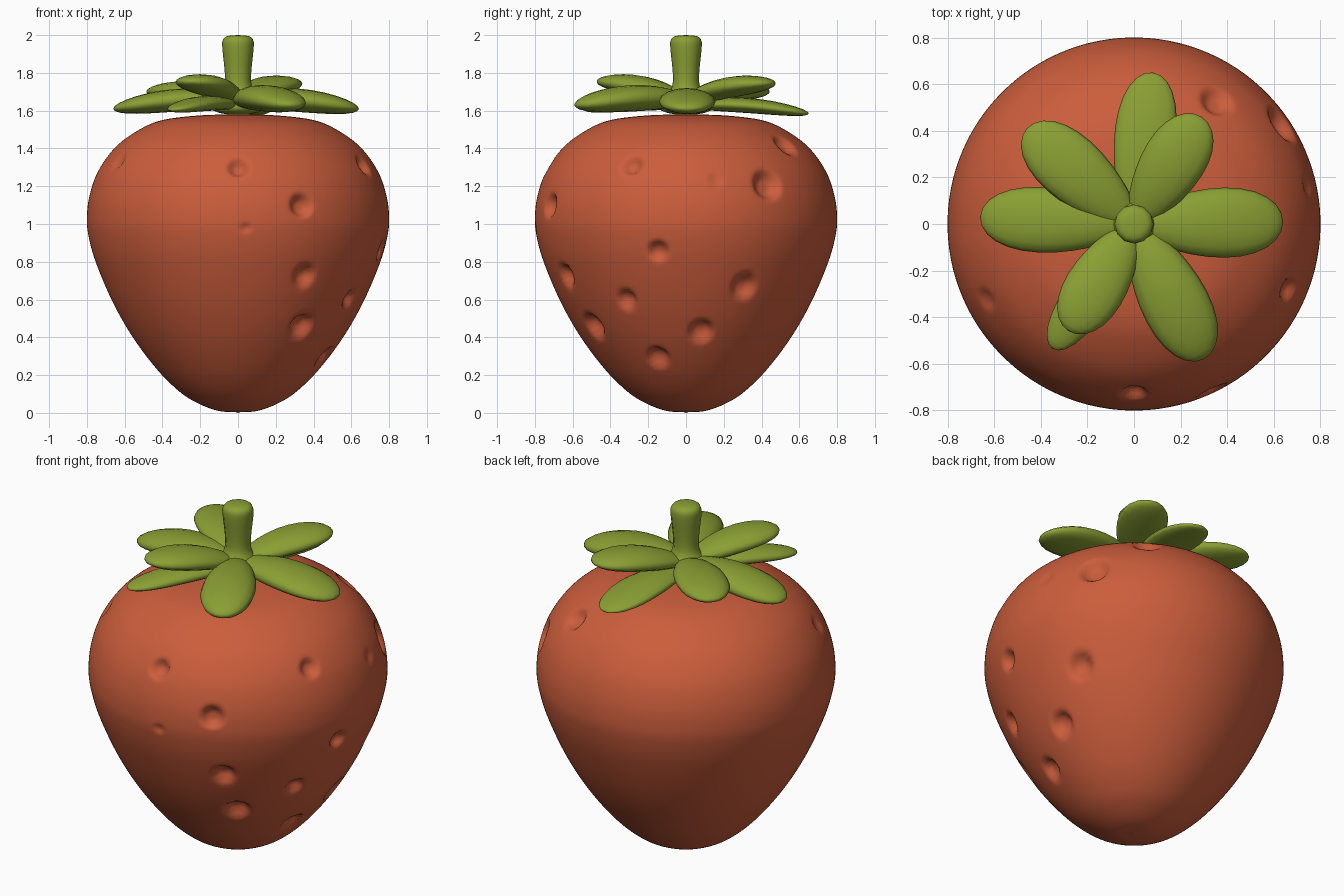
import bpy, bmesh, math
from mathutils import Vector

if "Cube" in bpy.data.objects:
    bpy.data.objects.remove(bpy.data.objects["Cube"])


def material(name, rgb):
    m = bpy.data.materials.new(name)
    m.diffuse_color = (*rgb, 1)
    m.use_nodes = True
    m.node_tree.nodes["Principled BSDF"].inputs["Base Color"].default_value = m.diffuse_color
    return m


RED = material("berry red", (0.60, 0.11, 0.045))
GREEN = material("leaf green", (0.255, 0.35, 0.034))


def finish(bm, name, mat):
    bmesh.ops.recalc_face_normals(bm, faces=bm.faces)
    for f in bm.faces:
        f.smooth = True
    me = bpy.data.meshes.new(name)
    bm.to_mesh(me)
    bm.free()
    me.materials.append(mat)
    ob = bpy.data.objects.new(name, me)
    bpy.context.collection.objects.link(ob)
    return ob


def smooth_profile(pts, steps):
    """Catmull-Rom curve through (radius, z) points."""
    p = [Vector(q) for q in pts]
    p = [2 * p[0] - p[1]] + p + [2 * p[-1] - p[-2]]
    out = []
    for i in range(1, len(p) - 2):
        a, b, c, d = p[i - 1:i + 3]
        for s in range(steps):
            t = s / steps
            out.append(0.5 * (2 * b + (c - a) * t + (2 * a - 5 * b + 4 * c - d) * t * t
                              + (3 * b - a - 3 * c + d) * t ** 3))
    return out + [p[-2]]


def lathe(rows, seg):
    """Revolve rows about z; the first and last rows close to poles."""
    bm = bmesh.new()
    lo = bm.verts.new((0, 0, rows[0][1]))
    hi = bm.verts.new((0, 0, rows[-1][1]))
    rings = [[bm.verts.new((r * math.cos(2 * math.pi * k / seg), r * math.sin(2 * math.pi * k / seg), z))
              for k in range(seg)] for r, z in rows[1:-1]]
    for k in range(seg):
        n = (k + 1) % seg
        bm.faces.new((lo, rings[0][n], rings[0][k]))
        bm.faces.new((hi, rings[-1][k], rings[-1][n]))
        for a, b in zip(rings, rings[1:]):
            bm.faces.new((a[k], a[n], b[n], b[k]))
    return bm


# Berry body
rows = smooth_profile([(0, 0.003), (0.1, 0.01), (0.2, 0.045), (0.3, 0.105), (0.42, 0.22), (0.55, 0.39),
                       (0.66, 0.58), (0.75, 0.79), (0.79, 0.93), (0.80, 1.03), (0.786, 1.15), (0.74, 1.28),
                       (0.65, 1.405), (0.53, 1.495), (0.40, 1.55), (0.2, 1.575), (0, 1.58)], 9)
rows[0].y = 0
bm = lathe(rows, 280)

# Seed pits: angle in degrees, height, radius, depth
pits = [(-90, 1.30, .065, .04), (-65, 1.10, .075, .045), (-61, .73, .075, .045), (-55.5, .46, .085, .05),
        (-87, .98, .035, .012), (207, 1.33, .06, .012), (-23, 1.31, .065, .035), (-11, .86, .065, .04),
        (-28, .60, .065, .04), (-18, .29, .075, .04), (8, .43, .08, .045), (26, .67, .085, .045),
        (34, 1.21, .1, .05), (56, 1.42, .085, .035), (12, 1.23, .05, .01)]
core = Vector((0, 0, 0.9))
bm.verts.ensure_lookup_table()
base = [v.co.copy() for v in bm.verts]
for ang, z, rad, depth in pits:
    r = min(rows, key=lambda q: abs(q.y - z)).x
    a = math.radians(ang)
    c = Vector((r * math.cos(a), r * math.sin(a), z))
    inward = (core - c).normalized()
    for v, co in zip(bm.verts, base):
        d = (co - c).length / rad
        if d < 1:
            s = min(1, (1 - d) / 0.7)
            v.co += inward * depth * s * s * (3 - 2 * s)
finish(bm, "berry", RED)

# Stem with flared foot
stem = smooth_profile([(0, 1.57), (0.13, 1.60), (0.12, 1.66), (0.076, 1.72), (0.07, 1.80),
                       (0.083, 1.93), (0.08, 1.975), (0.055, 1.995), (0, 2.0)], 3)
finish(lathe(stem, 12), "stem", GREEN)


# Leaves: rounded paddles reaching out from the stem
def leaf(name, x, y, tip_z, width, thick, base_z=1.66):
    bm = bmesh.new()
    bmesh.ops.create_uvsphere(bm, u_segments=16, v_segments=14, radius=1)
    length, ang = math.hypot(x, y), math.atan2(y, x)
    ca, sa = math.cos(ang), math.sin(ang)
    for v in bm.verts:
        s, w, h = v.co.z, v.co.x, v.co.y
        t = (s + 1) / 2
        along = length * t
        side = w * width * (0.72 + 0.45 * t)
        up = base_z + (tip_z - base_z) * t + h * thick + 0.02 * math.sin(math.pi * t)
        v.co = (along * ca - side * sa, along * sa + side * ca, up)
    finish(bm, name, GREEN)


leaf("leaf_right", 0.64, 0.01, 1.61, 0.155, 0.062)
leaf("leaf_back_right", 0.29, 0.46, 1.745, 0.14, 0.055)
leaf("leaf_back", 0.08, 0.65, 1.585, 0.135, 0.04, 1.63)
leaf("leaf_back_left", -0.46, 0.41, 1.70, 0.145, 0.055)
leaf("leaf_left", -0.66, 0.03, 1.61, 0.145, 0.06)
leaf("leaf_front_left_upper", -0.28, -0.46, 1.755, 0.135, 0.055)
leaf("leaf_front_left_lower", -0.35, -0.535, 1.605, 0.10, 0.04, 1.63)
leaf("leaf_front_right", 0.30, -0.58, 1.63, 0.15, 0.07)
